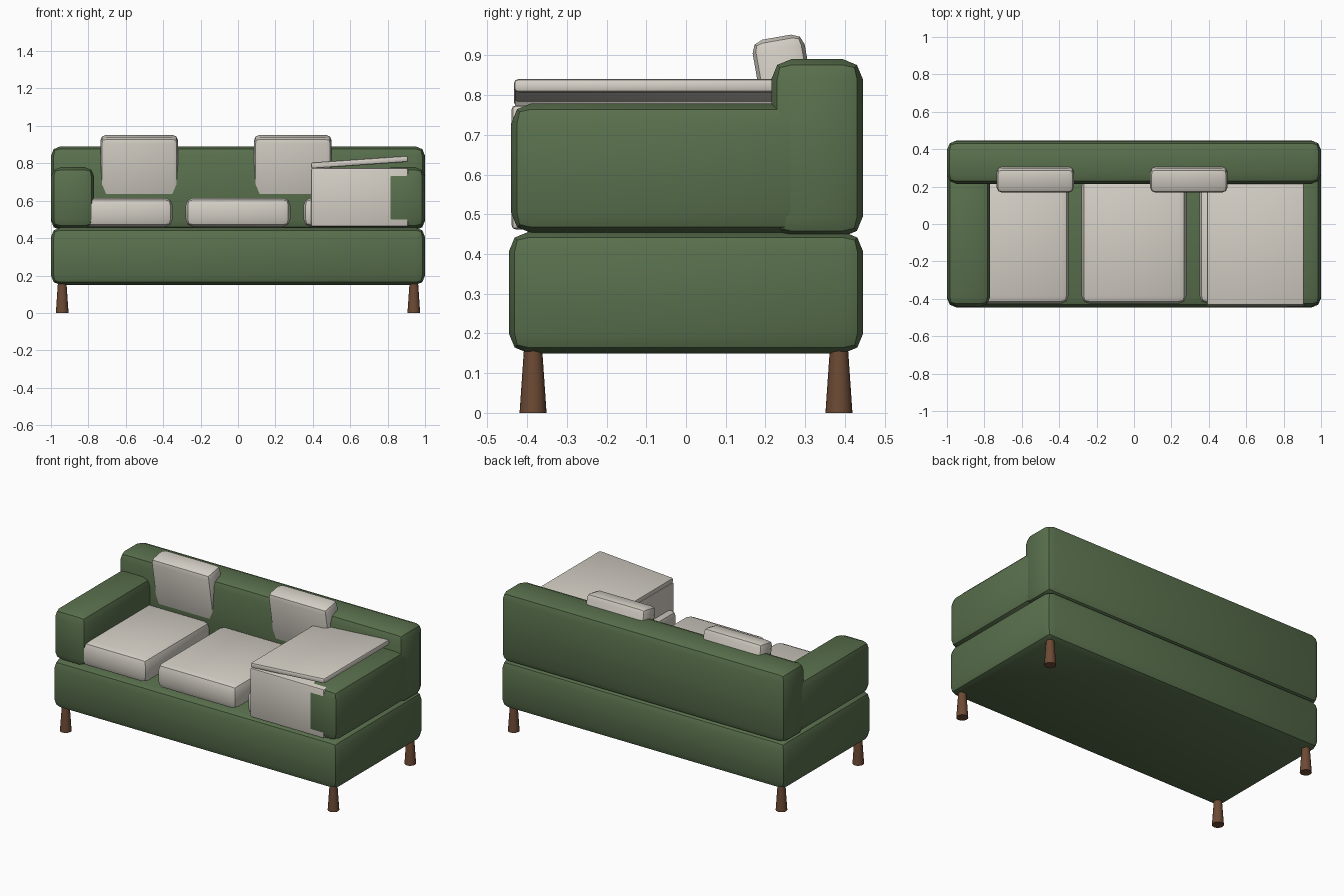
import bpy, bmesh, math
from mathutils import Matrix

if "Cube" in bpy.data.objects:
    bpy.data.objects.remove(bpy.data.objects["Cube"])


def material(name, rgb):
    m = bpy.data.materials.new(name)
    m.diffuse_color = (*rgb, 1)
    m.use_nodes = True
    m.node_tree.nodes["Principled BSDF"].inputs["Base Color"].default_value = m.diffuse_color
    return m


GREEN = material("green fabric", (0.100, 0.162, 0.074))
CREAM = material("cream fabric", (0.66, 0.625, 0.56))
BROWN = material("brown wood", (0.150, 0.068, 0.034))


def finish(name, bm, mat, loc, rot=(0, 0, 0)):
    mesh = bpy.data.meshes.new(name)
    bm.to_mesh(mesh)
    bm.free()
    mesh.materials.append(mat)
    ob = bpy.data.objects.new(name, mesh)
    bpy.context.collection.objects.link(ob)
    ob.location, ob.rotation_euler = loc, rot
    bpy.ops.object.select_all(action='DESELECT')
    ob.select_set(True)
    bpy.context.view_layer.objects.active = ob
    bpy.ops.object.shade_smooth_by_angle(angle=math.radians(35))
    return ob


def soft_box(name, size, loc, bevel, mat, rot=(0, 0, 0)):
    """Box with two-step rounded edges."""
    bm = bmesh.new()
    bmesh.ops.create_cube(bm, size=1, matrix=Matrix.Diagonal((*size, 1)))
    bmesh.ops.bevel(bm, geom=bm.edges[:], offset=bevel, segments=2,
                    profile=0.5, affect='EDGES')
    return finish(name, bm, mat, loc, rot)


# Base and backrest
soft_box("base", (2.0, 0.892, 0.306), (0, 0, 0.303), 0.05, GREEN)
soft_box("backrest", (2.0, 0.23, 0.447), (0, 0.33, 0.667), 0.05, GREEN)

# Arms
for side, s in (("left", -1), ("right", 1)):
    soft_box(side + "_arm", (0.23, 0.76, 0.326), (s * 0.884, -0.06, 0.616), 0.05, GREEN)

# Seat cushions
for i, x in enumerate((-0.63, 0, 0.63)):
    soft_box(f"seat_cushion_{i + 1}", (0.56, 0.67, 0.155), (x, -0.09, 0.538), 0.04, CREAM)

# Back pillows, leaning forward out of the backrest
for i, x in enumerate((-0.528, 0.293)):
    soft_box(f"back_pillow_{i + 1}", (0.415, 0.133, 0.42), (x, 0.2645, 0.739), 0.03,
             CREAM, (math.radians(10), 0, 0))

# Folded throw over the right arm: block below, tilted slab on top
soft_box("throw_block", (0.52, 0.68, 0.312), (0.65, -0.099, 0.618), 0.01, CREAM)
soft_box("throw_top", (0.52, 0.68, 0.033), (0.65, -0.093, 0.806), 0.01, CREAM,
         (0, math.radians(-4), 0))

# Tapered legs, wider at the floor
for fb, y in (("front", -0.385), ("back", 0.385)):
    for side, x in (("left", -0.94), ("right", 0.94)):
        bm = bmesh.new()
        bmesh.ops.create_cone(bm, cap_ends=True, segments=16, radius1=0.034,
                              radius2=0.023, depth=0.16)
        finish(f"{fb}_{side}_leg", bm, BROWN, (x, y, 0.08))
